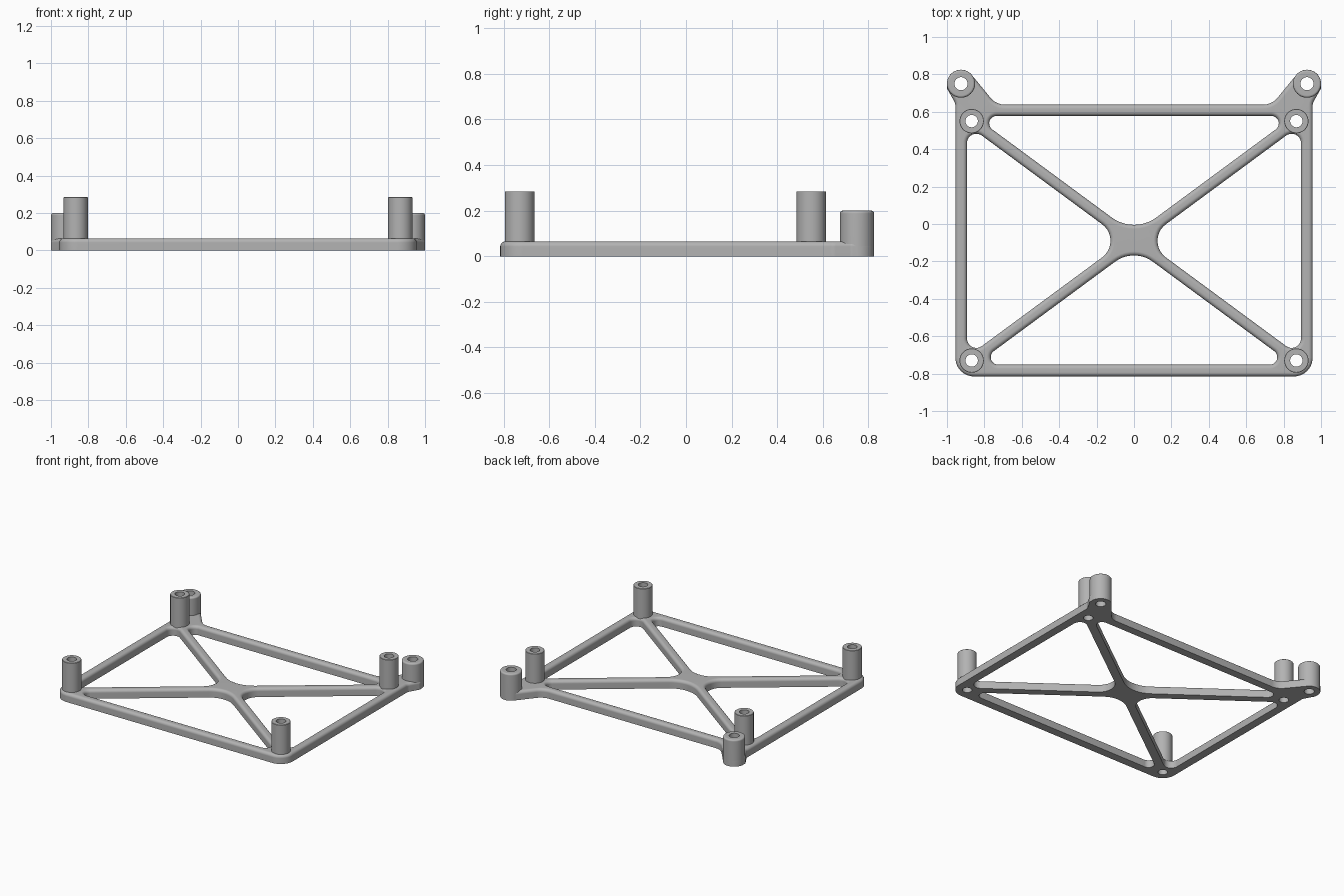
import bpy, bmesh
from math import cos, sin, tan, pi, radians
from mathutils import Vector

cube = bpy.data.objects.get("Cube")
if cube:
    bpy.data.objects.remove(cube, do_unlink=True)

grey = bpy.data.materials.new("plain grey")
grey.use_nodes = True
colour = (0.45, 0.45, 0.45, 1)
grey.diffuse_color = colour
grey.node_tree.nodes["Principled BSDF"].inputs["Base Color"].default_value = colour

THICK, ROUND, SIDES = 0.065, 0.022, 40
POST_X, POST_FRONT, POST_BACK = 0.868, -0.73, 0.55
EAR_X, EAR_Y = 0.925, 0.75
POST_HOLE, EAR_HOLE = 0.033, 0.035


def finish(bm, name):
    bmesh.ops.recalc_face_normals(bm, faces=bm.faces)
    mesh = bpy.data.meshes.new(name)
    bm.to_mesh(mesh)
    bm.free()
    mesh.materials.append(grey)
    mesh.shade_smooth()
    mesh.set_sharp_from_angle(angle=radians(35))
    obj = bpy.data.objects.new(name, mesh)
    bpy.context.collection.objects.link(obj)
    mod = obj.modifiers.new("even shading", "WEIGHTED_NORMAL")
    mod.keep_sharp = True
    return obj


def rounded(corners, steps=10):
    """Polygon of (x, y, radius) corners with each corner filleted."""
    pts = []
    for i, (x, y, r) in enumerate(corners):
        p = Vector((x, y))
        a = (Vector(corners[i - 1][:2]) - p).normalized()
        b = (Vector(corners[(i + 1) % len(corners)][:2]) - p).normalized()
        half = a.angle(b) / 2
        start = p + a * (r / tan(half))
        centre = p + (a + b).normalized() * (r / sin(half))
        turn = pi - 2 * half
        if a.x * b.y - a.y * b.x > 0:
            turn = -turn
        arm = start - centre
        for k in range(steps + 1):
            t = turn * k / steps
            pts.append(centre + Vector((arm.x * cos(t) - arm.y * sin(t),
                                        arm.x * sin(t) + arm.y * cos(t))))
    return pts


def circle(x, y, r):
    return [Vector((x + r * cos(2 * pi * k / SIDES), y + r * sin(2 * pi * k / SIDES)))
            for k in range(SIDES)]


def shifted(pts, d):
    """Move each point along its left-hand normal, inwards for a counterclockwise loop."""
    out = []
    for i, p in enumerate(pts):
        t = (p - pts[i - 1]).normalized() + (pts[(i + 1) % len(pts)] - p).normalized()
        t.normalize()
        out.append(p + Vector((-t.y, t.x)) * d)
    return out


def area(pts):
    return sum(pts[i - 1].cross(p) for i, p in enumerate(pts))


def bridge(bm, low, high):
    for i in range(len(low)):
        bm.faces.new((low[i - 1], low[i], high[i], high[i - 1]))


def ring_edges(bm, ring):
    return [bm.edges.get((ring[i - 1], ring[i])) for i in range(len(ring))]


# Outer outline of the base frame, right half then its mirror
half = [(0.955, -0.815, 0.1), (0.955, 0.645, 0.05), (1.0, 0.725, 0.025),
        (0.9995, 0.8245, 0.0735), (0.89, 0.8245, 0.0735), (0.737, 0.638, 0.1)]
outline = rounded(half + [(-x, y, r) for x, y, r in reversed(half)])

# Four windows left between the border bars and the diagonal braces
mid = (POST_FRONT + POST_BACK) / 2
slope = (POST_BACK - mid) / POST_X
gap = 0.037
side_x, back_y, front_y = 0.893, 0.578, -0.752
reach = slope * side_x - gap
windows = []
for s in (-1, 1):
    windows.append([(s * gap / slope, mid, 0.11),
                    (s * side_x, mid - reach, 0.05), (s * side_x, mid + reach, 0.05)])
for y, s, r in ((back_y, 1, 0.2), (front_y, -1, 0.17)):
    w = (abs(y - mid) - gap) / slope
    windows.append([(0, mid + s * gap, r), (w, y, 0.04), (-w, y, 0.04)])

# Base frame: walls with a rounded top rim, straight bores, flat top and bottom
bm = bmesh.new()
loops = []
for pts, sign in [(outline, 1)] + [(rounded(w), -1) for w in windows]:
    if area(pts) < 0:
        pts.reverse()
    profile = [(0, 0)] + [(ROUND * (1 - cos(a)), THICK - ROUND * (1 - sin(a)))
                          for a in (k * pi / 10 for k in range(6))]
    loops.append([[(p.x, p.y, z) for p in shifted(pts, sign * d)] for d, z in profile])
for s in (-1, 1):
    for x, y, r in ((POST_X, POST_FRONT, POST_HOLE), (POST_X, POST_BACK, POST_HOLE),
                    (EAR_X, EAR_Y, EAR_HOLE)):
        loops.append([[(p.x, p.y, z) for p in circle(s * x, y, r)] for z in (0, THICK)])
top, bottom = [], []
for levels in loops:
    rings = [[bm.verts.new(c) for c in level] for level in levels]
    for low, high in zip(rings, rings[1:]):
        bridge(bm, low, high)
    bottom += ring_edges(bm, rings[0])
    top += ring_edges(bm, rings[-1])
for edges, z in ((top, 1), (bottom, -1)):
    bmesh.ops.triangle_fill(bm, edges=edges, use_beauty=True, normal=(0, 0, z))
finish(bm, "base_frame")


def tube(name, x, y, profile):
    """Lathe an open (radius, height) profile about a vertical axis."""
    bm = bmesh.new()
    rings = [[bm.verts.new((p.x, p.y, z)) for p in circle(x, y, r)] for r, z in profile]
    for low, high in zip(rings, rings[1:]):
        bridge(bm, low, high)
    finish(bm, name)


# Hollow standoffs and the shorter ear bosses with a softened rim
standoff = [(0.065, 0.03), (0.065, 0.283), (0.063, 0.285), (POST_HOLE, 0.285),
            (POST_HOLE, THICK)]
boss = [(0.075, 0)] + [(0.063 + 0.012 * cos(a), 0.188 + 0.012 * sin(a))
                       for a in (k * pi / 8 for k in range(5))]
boss += [(EAR_HOLE, 0.2), (EAR_HOLE, THICK)]
for s, side in ((1, "left"), (-1, "right")):
    tube("front_standoff_" + side, s * POST_X, POST_FRONT, standoff)
    tube("back_standoff_" + side, s * POST_X, POST_BACK, standoff)
    tube("ear_boss_" + side, s * EAR_X, EAR_Y, boss)
